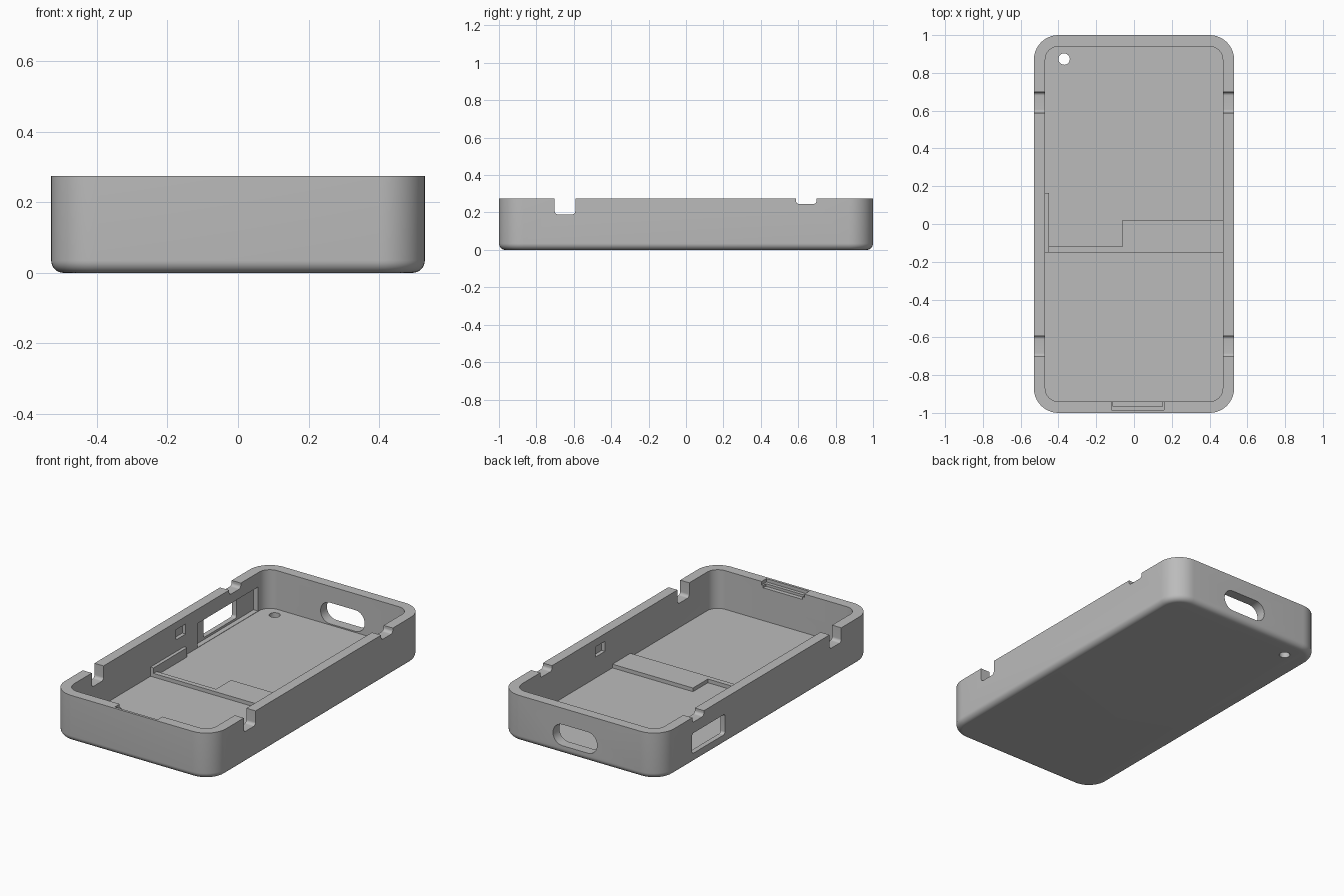
import bpy, bmesh, math
from mathutils import Matrix

if "Cube" in bpy.data.objects:
    bpy.data.objects.remove(bpy.data.objects["Cube"], do_unlink=True)

GREY = (0.5, 0.5, 0.5, 1)
mat = bpy.data.materials.new("plain_grey")
mat.use_nodes = True
mat.diffuse_color = GREY
bsdf = next(n for n in mat.node_tree.nodes if n.type == 'BSDF_PRINCIPLED')
bsdf.inputs["Base Color"].default_value = GREY

HEIGHT, FLOOR = 0.275, 0.045
HX, HY = 0.53, 1.0
WALL = 0.06


def rounded(hx, hy, r, z, seg=10):
    """Outline of a rounded rectangle at height z."""
    pts = []
    for q, (sx, sy) in enumerate([(1, 1), (-1, 1), (-1, -1), (1, -1)]):
        for i in range(seg + 1):
            a = math.pi / 2 * (q + i / seg)
            pts.append((sx * (hx - r) + r * math.cos(a),
                        sy * (hy - r) + r * math.sin(a), z))
    return pts


def loft(name, rings, matrix=Matrix()):
    """Capped skin through equal outlines."""
    bm = bmesh.new()
    loops = [[bm.verts.new(p) for p in ring] for ring in rings]
    n = len(loops[0])
    for a, b in zip(loops, loops[1:]):
        for i in range(n):
            j = (i + 1) % n
            bm.faces.new((a[i], a[j], b[j], b[i]))
    bm.faces.new(loops[0][::-1])
    bm.faces.new(loops[-1])
    bm.transform(matrix)
    bmesh.ops.recalc_face_normals(bm, faces=bm.faces)
    mesh = bpy.data.meshes.new(name)
    bm.to_mesh(mesh)
    bm.free()
    mesh.materials.append(mat)
    obj = bpy.data.objects.new(name, mesh)
    bpy.context.collection.objects.link(obj)
    return obj


def box(name, x0, x1, y0, y1, z0, z1):
    outline = [(x0, y0), (x1, y0), (x1, y1), (x0, y1)]
    return loft(name, [[(x, y, z) for x, y in outline] for z in (z0, z1)])


def prism(name, axis, centre, half_w, half_h, r, depth):
    """Rounded prism whose long axis runs along x, y or z."""
    turn = {'X': Matrix(((0, 0, 1), (1, 0, 0), (0, 1, 0))),
            'Y': Matrix(((1, 0, 0), (0, 0, -1), (0, 1, 0))),
            'Z': Matrix.Identity(3)}[axis].to_4x4()
    rings = [rounded(half_w, half_h, r, z) for z in (-depth, depth)]
    return loft(name, rings, Matrix.Translation(centre) @ turn)


# Outer body with a rounded bottom edge
FILLET, CORNER = 0.035, 0.13
rings = []
for i in range(9):
    t = math.pi / 2 * i / 8
    inset = FILLET * (1 - math.sin(t))
    rings.append(rounded(HX - inset, HY - inset, CORNER - inset,
                         FILLET * (1 - math.cos(t))))
rings.append(rounded(HX, HY, CORNER, HEIGHT))
case = loft("case_shell", rings)

# Cavity
cutters = [loft("cavity", [rounded(HX - WALL, HY - WALL, CORNER - WALL, z)
                           for z in (FLOOR, 0.5)])]

# Notches in the long rims, deep near the front and shallow near the back
for y, bottom in ((-0.647, 0.19), (0.643, 0.245)):
    half = (0.5 - bottom) / 2
    for side in (-1, 1):
        cutters.append(prism("rim_notch", 'X', (side * 0.5, y, bottom + half),
                             0.055, half, 0.018, 0.1))

# Catch recesses inside both long walls
for side in (-1, 1):
    a, b = sorted((side * 0.44, side * 0.492))
    cutters.append(box("catch_recess", a, b, 0.09, 0.18, 0.17, 0.23))

# Side window with its wider inner recess
cutters.append(prism("side_window", 'X', (-0.5, 0.545, 0.12),
                     0.155, 0.06, 0.015, 0.1))
cutters.append(box("window_recess", -0.5, -0.44, 0.29, 0.86, FLOOR + 0.002, 0.19))

# Back slot, front rim pocket and floor hole
cutters.append(prism("back_slot", 'Y', (0.03, 0.97, 0.115),
                     0.145, 0.063, 0.062, 0.1))
cutters.append(box("front_pocket", -0.12, 0.16, -0.985, -0.92, 0.255, 0.4))
cutters.append(box("front_pocket_step", -0.11, 0.15, -0.965, -0.92, 0.24, 0.4))
cutters.append(prism("floor_hole", 'Z', (-0.37, 0.873, 0), 0.03, 0.03, 0.0299, 0.1))

for cutter in cutters:
    cutter.hide_render = True
    mod = case.modifiers.new(cutter.name, 'BOOLEAN')
    mod.operation = 'DIFFERENCE'
    mod.solver = 'EXACT'
    mod.object = cutter

# Bake the cuts and drop the cutters
graph = bpy.context.evaluated_depsgraph_get()
baked = bpy.data.meshes.new_from_object(case.evaluated_get(graph))
case.modifiers.clear()
case.data = baked
for cutter in cutters:
    bpy.data.objects.remove(cutter, do_unlink=True)

# Stepped ridge across the floor and a low rib on the wall
steps = [(-0.475, -0.15), (0.475, -0.15), (0.475, 0.02),
         (-0.06, 0.02), (-0.06, -0.12), (-0.475, -0.12)]
loft("floor_ridge", [[(x, y, z) for x, y in steps]
                     for z in (FLOOR - 0.01, FLOOR + 0.022)])
box("wall_rib", -0.48, -0.45, -0.15, 0.165, FLOOR - 0.01, 0.1)

# Smooth rounded surfaces, keep edges sharp
bpy.ops.object.select_all(action='DESELECT')
case.select_set(True)
bpy.context.view_layer.objects.active = case
bpy.ops.object.shade_smooth_by_angle(angle=math.radians(30))
